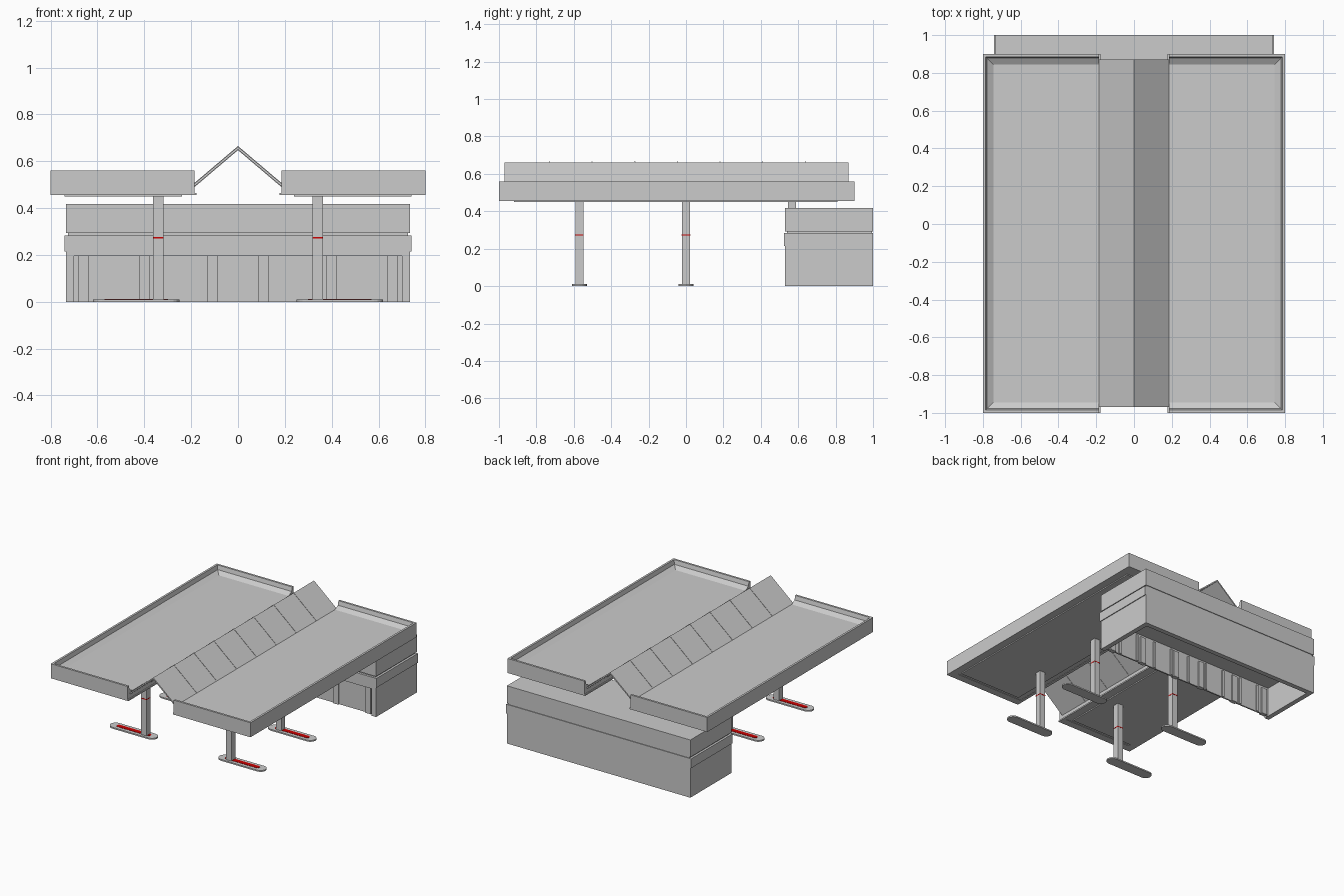
import bpy, bmesh, math
from mathutils import Vector

cube = bpy.data.objects.get("Cube")
if cube:
    bpy.data.objects.remove(cube, do_unlink=True)


def material(name, rgb):
    m = bpy.data.materials.new(name)
    m.use_nodes = True
    m.diffuse_color = (*rgb, 1)
    m.node_tree.nodes["Principled BSDF"].inputs["Base Color"].default_value = (*rgb, 1)
    return m


GREY = material("light grey", (0.6, 0.6, 0.6))
RED = material("red", (0.6, 0.0, 0.0))


def finish(name, bm, mat):
    bmesh.ops.recalc_face_normals(bm, faces=bm.faces)
    mesh = bpy.data.meshes.new(name)
    bm.to_mesh(mesh)
    bm.free()
    mesh.materials.append(mat)
    ob = bpy.data.objects.new(name, mesh)
    bpy.context.collection.objects.link(ob)
    return ob


def prism(name, points, start, end, mat=GREY):
    """Extrude a closed 3D outline given as functions of the sweep value."""
    bm = bmesh.new()
    rings = [[bm.verts.new(p(t)) for p in points] for t in (start, end)]
    n = len(points)
    for i in range(n):
        j = (i + 1) % n
        bm.faces.new((rings[0][i], rings[0][j], rings[1][j], rings[1][i]))
    bm.faces.new(rings[0])
    bm.faces.new(rings[1][::-1])
    return finish(name, bm, mat)


def along_y(name, xz, y0, y1, mat=GREY):
    return prism(name, [lambda t, a=a, b=b: (a, t, b) for a, b in xz], y0, y1, mat)


def along_x(name, yz, x0, x1, mat=GREY):
    return prism(name, [lambda t, a=a, b=b: (t, a, b) for a, b in yz], x0, x1, mat)


def along_z(name, xy, z0, z1, mat=GREY):
    return prism(name, [lambda t, a=a, b=b: (a, b, t) for a, b in xy], z0, z1, mat)


def box(name, x0, x1, y0, y1, z0, z1, mat=GREY):
    return along_z(name, [(x0, y0), (x1, y0), (x1, y1), (x0, y1)], z0, z1, mat)


def capsule(cx, cy, half, r, steps=8):
    pts = []
    for end, turn in ((half, -0.5), (-half, 0.5)):
        for i in range(steps + 1):
            a = math.pi * (turn + i / steps)
            pts.append((cx + end + r * math.cos(a), cy + r * math.sin(a)))
    return pts


BOTTOM, FLOOR, TOP = 0.455, 0.51, 0.56
FRONT, BACK = -1.0, 0.9
INNER, OUTER = 0.185, 0.8

# Rim section measured inwards from the outer edge: flat cap, wall, chamfer
RIM = [(0, BOTTOM), (0, TOP), (0.015, TOP), (0.022, 0.53), (0.055, FLOOR), (0.055, BOTTOM)]

for s, side in ((1, "left"), (-1, "right")):
    # Canopy trays, open towards the central ridge
    box(f"{side}_canopy_deck", s * INNER, s * (OUTER - 0.01), FRONT + 0.01, BACK - 0.01,
        BOTTOM + 0.003, FLOOR)
    along_y(f"{side}_canopy_outer_rim", [(s * (OUTER - d), z) for d, z in RIM], FRONT, BACK)
    along_x(f"{side}_canopy_front_rim", [(FRONT + d, z) for d, z in RIM], s * INNER, s * OUTER)
    along_x(f"{side}_canopy_back_rim", [(BACK - d, z) for d, z in RIM], s * INNER, s * OUTER)
    box(f"{side}_canopy_inner_lip", s * 0.178, s * 0.2, FRONT, BACK, BOTTOM, BOTTOM + 0.01)
    box(f"{side}_ceiling_panel", s * 0.24, s * 0.74, -0.92, 0.81, BOTTOM - 0.005, BOTTOM + 0.01)

    # Columns with a red collar, standing on rounded islands
    for y, place in ((-0.57, "front"), (0.0, "middle")):
        x = s * 0.34
        island = capsule(s * 0.435, y, 0.145, 0.04)
        along_z(f"{side}_{place}_island", island, 0, 0.01)
        along_z(f"{side}_{place}_island_inlay", capsule(s * 0.435, y, 0.12, 0.016), 0.009, 0.012, RED)
        box(f"{side}_{place}_column", x - 0.022, x + 0.022, y - 0.022, y + 0.022, 0.005, 0.46)
        box(f"{side}_{place}_collar", x - 0.023, x + 0.023, y - 0.023, y + 0.023, 0.27, 0.276, RED)
    box(f"{side}_roof_post", s * 0.318, s * 0.362, 0.545, 0.589, 0.41, 0.46)

# Folded ridge roof between the trays, with raised seams
def ridge(name, lift, thick, y0, y1):
    outer = [(-0.185, 0.505 + lift), (0, 0.662 + lift), (0.185, 0.505 + lift)]
    inner = [(x, z - thick) for x, z in reversed(outer)]
    along_y(name, outer + inner, y0, y1)


ridge("ridge_roof", 0, 0.012, -0.97, 0.87)
for i in range(7):
    y = -0.73 + i * 0.228
    ridge(f"ridge_seam_{i + 1}", 0.003, 0.018, y - 0.003, y + 0.003)

# Shop: hollow lower storey open underneath
W, Y0, Y1 = 0.735, 0.53, 1.0
for s, side in ((1, "left"), (-1, "right")):
    box(f"{side}_shop_wall", s * (W - 0.035), s * W, Y0, Y1, 0, 0.215)
box("back_shop_wall", -W, W, Y1 - 0.035, Y1, 0, 0.215)
box("shop_front_lintel", -W, W, Y0, Y0 + 0.035, 0.195, 0.215)
box("shop_front_glazing", -W + 0.03, W - 0.03, Y0 + 0.025, Y0 + 0.035, 0, 0.2)
for i, x in enumerate((-0.66, -0.4, -0.11, 0.11, 0.4, 0.66)):
    box(f"shop_front_pillar_{i + 1}", x - 0.022, x + 0.022, Y0 + 0.015, Y0 + 0.045, 0, 0.197)
for i in range(9):
    x = -0.6 + i * 0.15
    box(f"inside_mullion_{i + 1}", x - 0.008, x + 0.008, Y0 + 0.033, Y0 + 0.045, 0, 0.2)

# Shop upper storey with a projecting fascia band
box("shop_fascia_band", -0.741, 0.741, Y0 - 0.006, Y1, 0.215, 0.283)
box("shop_shadow_gap", -W + 0.01, W - 0.01, Y0 + 0.01, Y1 - 0.005, 0.283, 0.293)
box("shop_upper_storey", -W, W, Y0, Y1, 0.293, 0.418)
